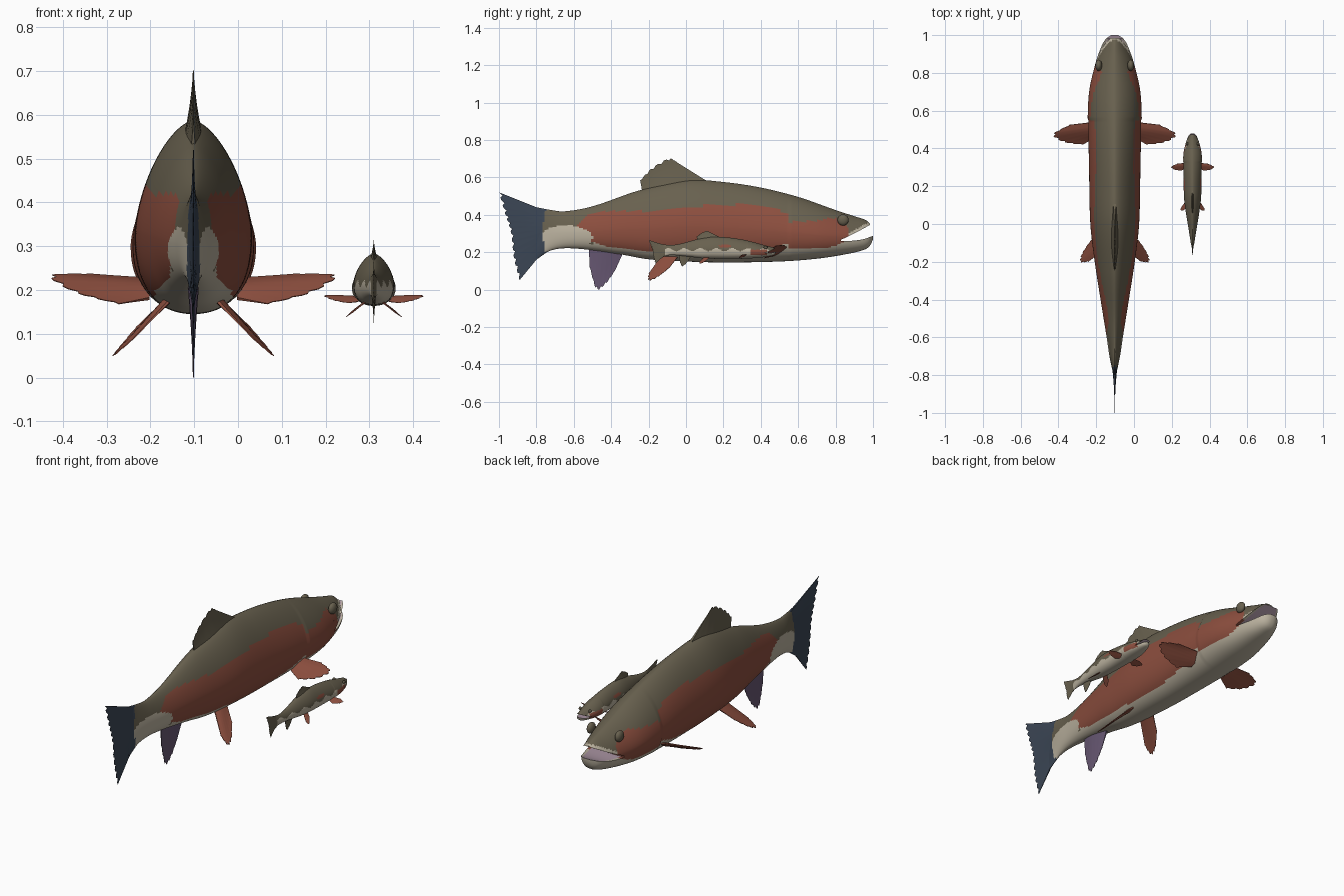
import bpy, bmesh, math
from mathutils import Vector

if "Cube" in bpy.data.objects:
    bpy.data.objects.remove(bpy.data.objects["Cube"])


def make_mat(name, srgb):
    m = bpy.data.materials.new(name)
    m.diffuse_color = [(c / 255) ** 2.2 for c in srgb] + [1]
    m.use_nodes = True
    m.node_tree.nodes["Principled BSDF"].inputs["Base Color"].default_value = m.diffuse_color
    return m


MATS = [make_mat("olive back", (104, 97, 80)), make_mat("red flank", (140, 80, 65)),
        make_mat("cream belly", (186, 177, 158)), make_mat("slate tail", (62, 72, 86)),
        make_mat("mauve fin", (103, 88, 114)), make_mat("pink mouth", (172, 150, 164))]
OLIVE, RED, CREAM, SLATE, MAUVE, PINK = range(6)


def curve(pts, x):
    """Smooth curve through (x, value) points."""
    if x <= pts[0][0]:
        return pts[0][1]
    for i in range(len(pts) - 1):
        (x0, a), (x1, b) = pts[i], pts[i + 1]
        if x <= x1:
            slope = lambda p, q: (q[1] - p[1]) / (q[0] - p[0])
            m0 = slope(pts[max(i - 1, 0)], pts[i + 1])
            m1 = slope(pts[i], pts[min(i + 2, len(pts) - 1)])
            h = x1 - x0
            t = (x - x0) / h
            return ((2 * t**3 - 3 * t**2 + 1) * a + (t**3 - 2 * t**2 + t) * h * m0
                    + (3 * t**2 - 2 * t**3) * b + (t**3 - t**2) * h * m1)
    return pts[-1][1]


# Body profile along y
TOP = [(-.8, .44), (-.72, .425), (-.65, .418), (-.5, .445), (-.25, .53), (0, .585), (.2, .575),
       (.4, .545), (.6, .495), (.8, .425), (.9, .392), (.96, .372), (.985, .352)]
BOTTOM = [(-.8, .16), (-.72, .21), (-.6, .22), (-.35, .188), (-.2, .162), (0, .15), (.2, .145),
          (.5, .15), (.7, .165), (.85, .188), (.95, .212), (.985, .235), (1, .27)]
WIDTH = [(-.8, .007), (-.7, .028), (-.6, .043), (-.4, .075), (-.2, .106), (0, .129), (.3, .136),
         (.5, .139), (.7, .134), (.85, .102), (.95, .066), (.985, .042), (1, .018)]
UPPER_LIP = [(.82, .262), (.9, .3), (.985, .346)]
LOWER_LIP = [(.82, .258), (.9, .262), (.95, .27), (1, .287)]
# Red band limits along y
RED_HI = [(-.58, .35), (-.5, .41), (-.2, .42), (.2, .455), (.4, .44), (.54, .415)]
RED_LO = [(-.58, .34), (-.5, .255), (-.3, .215), (0, .19), (.2, .185), (.4, .205), (.54, .245)]
GILL_HI = [(.54, .36), (.7, .37), (.8, .38), (.87, .33)]
GILL_LO = [(.54, .225), (.7, .22), (.8, .235), (.87, .27)]


def adult_colour(c):
    x, y, z = c
    if y < -.765 + 1.2 * (z - .31) ** 2:
        return SLATE
    if ((y + .64) / .14) ** 2 + ((z - .275) / .068) ** 2 < 1:
        return CREAM
    if -.58 < y < .545 and curve(RED_LO, y) < z < curve(RED_HI, y):
        return RED
    if .545 <= y < .865 and curve(GILL_LO, y) < z < curve(GILL_HI, y):
        return RED
    if y >= .865:
        return OLIVE if z > curve(UPPER_LIP, y) + .018 else CREAM
    if y > .545:
        return OLIVE if z > .3 else CREAM
    return CREAM if z < (.34 if y > -.5 else .24) else OLIVE


def young_colour(c):
    x, y, z = c
    if .6 < y < .86 and .22 < z < .33 or ((y - .2) / .1) ** 2 + ((z - .4) / .03) ** 2 < 1:
        return RED
    if y < -.75:
        return OLIVE
    return OLIVE if z > .33 + .03 * math.sin(y * 25) else CREAM


def finish(bm, name, place):
    for v in bm.verts:
        v.co = place(v.co)
    bmesh.ops.recalc_face_normals(bm, faces=bm.faces)
    me = bpy.data.meshes.new(name)
    bm.to_mesh(me)
    bm.free()
    for m in MATS:
        me.materials.append(m)
    ob = bpy.data.objects.new(name, me)
    bpy.context.collection.objects.link(ob)
    bpy.ops.object.select_all(action='DESELECT')
    ob.select_set(True)
    bpy.context.view_layer.objects.active = ob
    bpy.ops.object.shade_smooth_by_angle(angle=math.radians(40))


def section(y, sides):
    """Egg-shaped ring, narrow at the back ridge and broad at the belly."""
    top, bot, w = curve(TOP, y), curve(BOTTOM, y), curve(WIDTH, y)
    if .55 < y < .8:
        w *= 1 + .03 * (.8 - y) / .25       # raised gill cover
    mid = bot + .42 * (top - bot)
    for i in range(sides):
        a = 2 * math.pi * i / sides
        c, s = math.cos(a), math.sin(a)
        n, h = (1.6, top - mid) if s > 0 else (2.3, mid - bot)
        yield (math.copysign(w * abs(c) ** (2 / n), c), y,
               mid + math.copysign(h * abs(s) ** (2 / n), s))


def loft(name, y0, y1, count, place, colour, clamp=None, sides=72):
    bm = bmesh.new()
    rings = []
    for k in range(count + 1):
        y = y0 + (y1 - y0) * k / count
        rings.append([bm.verts.new((x, yy, clamp(z, y) if clamp else z))
                      for x, yy, z in section(y, sides)])
    for a, b in zip(rings, rings[1:]):
        for i in range(sides):
            j = (i + 1) % sides
            bm.faces.new((a[i], a[j], b[j], b[i]))
    for r in (rings[0], rings[-1]):
        bm.faces.new(r)
    for f in bm.faces:
        c = f.calc_center_median()
        f.material_index = colour(c)
        # inner faces of the jaws
        if clamp and abs(c.z - clamp(c.z + (.001 if clamp is lower else -.001), c.y)) < 1e-4 \
                and abs(c.x) < curve(WIDTH, c.y) * .85:
            f.material_index = PINK
    finish(bm, name, place)


def upper(z, y):
    return max(z, curve(UPPER_LIP, y))


def lower(z, y):
    return min(z, curve(LOWER_LIP, y))


def fin(name, base, tip, normal, thick, colour, place, cols=20, rows=6):
    """Tapered plate from a base line to a ragged tip line."""
    bm = bmesh.new()
    n = Vector(normal).normalized()

    def along(pts, t):
        return Vector([curve([(i / (len(pts) - 1), p[k]) for i, p in enumerate(pts)], t)
                       for k in range(3)])
    sheets = []
    for side in (1, -1):
        sheet = []
        for r in range(rows + 1):
            v = r / rows
            row = []
            for c in range(cols + 1):
                u = c / cols
                a, b = along(base, u), along(tip, u)
                end = a.lerp(b, .94 if c % 3 == 1 else 1)
                edge = .3 + .7 * math.sin(math.pi * u)
                row.append(bm.verts.new(a.lerp(end, v)
                                        + n * side * (thick * (1 - v) ** 1.5 * edge + .001)))
            sheet.append(row)
        sheets.append(sheet)
        for r in range(rows):
            for c in range(cols):
                bm.faces.new((sheet[r][c], sheet[r][c + 1], sheet[r + 1][c + 1], sheet[r + 1][c]))
    # rim joining both sheets
    rim = [(0, c) for c in range(cols)] + [(r, cols) for r in range(rows)] \
        + [(rows, c) for c in range(cols, 0, -1)] + [(r, 0) for r in range(rows, 0, -1)]
    f, b = sheets
    for (r, c), (r2, c2) in zip(rim, rim[1:] + rim[:1]):
        bm.faces.new((f[r][c], f[r2][c2], b[r2][c2], b[r][c]))
    for face in bm.faces:
        face.material_index = colour
    finish(bm, name, place)


def eye(name, side, place):
    bm = bmesh.new()
    bmesh.ops.create_uvsphere(bm, u_segments=20, v_segments=12, radius=.03)
    for v in bm.verts:
        v.co = Vector((v.co.x * .6 + side * .085, v.co.y + .84, v.co.z + .372))
    finish(bm, name, place)


def fish(pre, place, colour, tail, anal):
    loft(pre + "body", -.8, .83, 150, place, colour)
    loft(pre + "upper_jaw", .825, .985, 18, place, colour, upper)
    loft(pre + "lower_jaw", .825, 1, 18, place, colour, lower)
    fin(pre + "tail_fin", [(0, -.75, .42), (0, -.765, .32), (0, -.75, .22)],
        [(0, -1, .52), (0, -.965, .4), (0, -.935, .3), (0, -.92, .17), (0, -.89, .05)],
        (1, 0, 0), .012, tail, place, 36)
    fin(pre + "dorsal_fin", [(0, -.23, .5), (0, -.08, .54), (0, .12, .575)],
        [(0, -.245, .585), (0, -.18, .65), (0, -.09, .7), (0, -.04, .675)],
        (1, 0, 0), .022, OLIVE, place)
    fin(pre + "anal_fin", [(0, -.52, .24), (0, -.43, .23), (0, -.33, .21)],
        [(0, -.515, .12), (0, -.48, .005), (0, -.43, .03), (0, -.38, .1)],
        (1, 0, 0), .014, anal, place)
    for s, word in ((-1, "left_"), (1, "right_")):
        fin(pre + word + "pectoral_fin", [(s * .1, .54, .225), (s * .1, .5, .205), (s * .1, .46, .18)],
            [(s * .24, .525, .237), (s * .325, .475, .232), (s * .27, .435, .195), (s * .17, .42, .168)],
            (0, -.5, .85), .009, RED, place)
        fin(pre + word + "pelvic_fin", [(s * .05, -.13, .18), (s * .055, -.09, .18), (s * .06, -.04, .18)],
            [(s * .14, -.2, .085), (s * .182, -.2, .05), (s * .172, -.155, .065), (s * .13, -.09, .115)],
            (s * .65, 0, .75), .008, RED, place)
        eye(pre + word + "eye", s, place)


# Adult fish with a slimmer young one swimming beside it
fish("adult_", lambda p: Vector((p.x - .102, p.y, p.z)), adult_colour, SLATE, MAUVE)
fish("young_", lambda p: Vector((p.x * .35 + .31, p.y * .34 + .14, .165 + (p.z - .15) * .27)),
     young_colour, OLIVE, OLIVE)
